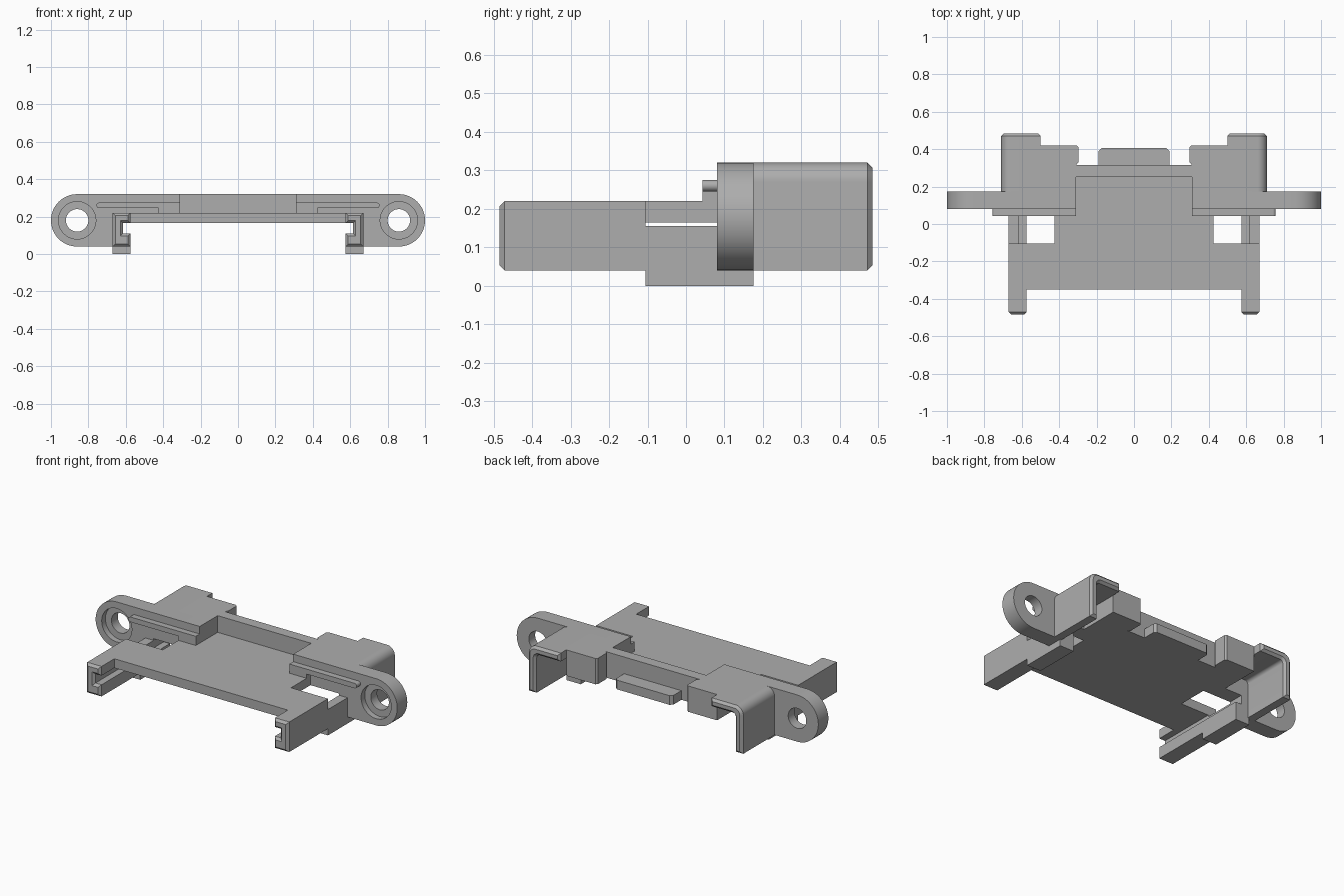
import bpy, bmesh
from math import cos, sin, pi
from mathutils import Vector

if "Cube" in bpy.data.objects:
    bpy.data.objects.remove(bpy.data.objects["Cube"], do_unlink=True)

grey = bpy.data.materials.new("matte grey")
grey.use_nodes = True
grey.diffuse_color = (0.42, 0.42, 0.42, 1)
grey.node_tree.nodes["Principled BSDF"].inputs["Base Color"].default_value = grey.diffuse_color


def arc(cx, cy, r, start, end, steps):
    """Points along an arc, angles in degrees."""
    angles = [(start + (end - start) * i / steps) * pi / 180 for i in range(steps + 1)]
    return [(cx + r * cos(a), cy + r * sin(a)) for a in angles]


def circle(cx, cy, r):
    return arc(cx, cy, r, 0, 360, 48)[:-1]


def both(points):
    """Close a half outline with its mirror image across x = 0."""
    return points + [(-x, y) for x, y in reversed(points)]


def box(x0, x1, y0, y1):
    return [(x0, y0), (x1, y0), (x1, y1), (x0, y1)]


def prism(name, loops, axis, low, high, mirror=False, chamfer_at=None):
    """Extrude an outline, with optional holes, along y or z."""
    bm = bmesh.new()
    rings = []
    for level in (low, high):
        edges, ends = [], []
        for loop in loops:
            verts = [bm.verts.new((a, level, b) if axis == "y" else (a, b, level)) for a, b in loop]
            edges += [bm.edges.new((verts[i - 1], verts[i])) for i in range(len(verts))]
            ends.append(verts)
        rings.append(ends)
        if len(loops) == 1:
            bm.faces.new(ends[0])
        else:
            normal = Vector((0, 1, 0)) if axis == "y" else Vector((0, 0, 1))
            bmesh.ops.triangle_fill(bm, edges=edges, use_beauty=True, normal=normal)
    for a, b in zip(*rings):
        for i in range(len(a)):
            bm.faces.new((a[i - 1], a[i], b[i], b[i - 1]))
    bmesh.ops.recalc_face_normals(bm, faces=bm.faces[:])
    if chamfer_at is not None:
        rim = [e for e in bm.edges if all(abs(v.co.y - chamfer_at) < 1e-4 for v in e.verts)]
        bmesh.ops.bevel(bm, geom=rim, offset=0.014, segments=1, affect="EDGES")
    mesh = bpy.data.meshes.new(name)
    bm.to_mesh(mesh)
    bm.free()
    mesh.materials.append(grey)
    obj = bpy.data.objects.new(name, mesh)
    bpy.context.collection.objects.link(obj)
    if mirror:
        obj.modifiers.new("Mirror", "MIRROR").use_mirror_merge = False
    bpy.ops.object.select_all(action="DESELECT")
    obj.select_set(True)
    bpy.context.view_layer.objects.active = obj
    bpy.ops.object.shade_smooth_by_angle(angle=pi / 6)
    return obj


# Thin deck, narrowed beside the windows
prism("deck", [both([(0.575, -0.35), (0.575, -0.105), (0.425, -0.105), (0.425, 0.08),
                     (0.31, 0.08), (0.31, 0.315)])], "z", 0.165, 0.22)

# Raised centre wall and rear tab
prism("centre_wall", [box(-0.31, 0.31, 0.25, 0.315)], "z", 0.22, 0.32)
prism("rear_tab", [both([(0.19, 0.315), (0.19, 0.39), (0.175, 0.405)])], "z", 0.165, 0.22)

# Side rails with an inward slot: arms in front, lower feet beside the windows
prism("rail_arm", [[(0.575, 0.04), (0.67, 0.04), (0.67, 0.22), (0.575, 0.22), (0.575, 0.165),
                    (0.615, 0.165), (0.615, 0.11), (0.575, 0.11)]],
      "y", -0.485, -0.105, True, -0.485)
prism("rail_foot", [[(0.575, 0), (0.67, 0), (0.67, 0.155), (0.615, 0.155), (0.615, 0.11),
                     (0.575, 0.11)]], "y", -0.105, 0.08, True)

# Mounting ears with a counterbored screw hole
ear = ([(0.31, 0.165), (0.615, 0.165), (0.615, 0.11), (0.575, 0.11), (0.575, 0), (0.67, 0),
        (0.67, 0.04)] + arc(0.86, 0.18, 0.14, -90, 90, 32) + [(0.31, 0.32)])
prism("ear_front", [ear, circle(0.86, 0.18, 0.1)], "y", 0.08, 0.115, True)
prism("ear_back", [ear, circle(0.86, 0.18, 0.06)], "y", 0.115, 0.175, True)

# Slim ledge on the front of each ear
prism("ledge", [[(0.31, 0.22), (0.425, 0.22), (0.425, 0.245)]
                + arc(0.742, 0.26, 0.015, -90, 90, 8) + [(0.31, 0.275)]],
      "y", 0.043, 0.08, True)

# Rear housings: solid inner block and hollow outer hood
prism("housing_block", [[(0.5, 0.175), (0.31, 0.175), (0.31, 0.315), (0.297, 0.33),
                         (0.297, 0.41), (0.307, 0.42), (0.5, 0.42)]], "z", 0.165, 0.32, True)
prism("housing_hood", [[(0.5, 0.27), (0.5, 0.32)] + arc(0.66, 0.27, 0.05, 90, 0, 10)
                       + [(0.71, 0.04), (0.66, 0.04)] + arc(0.64, 0.25, 0.02, 0, 90, 5)],
      "y", 0.175, 0.485, True, 0.485)
